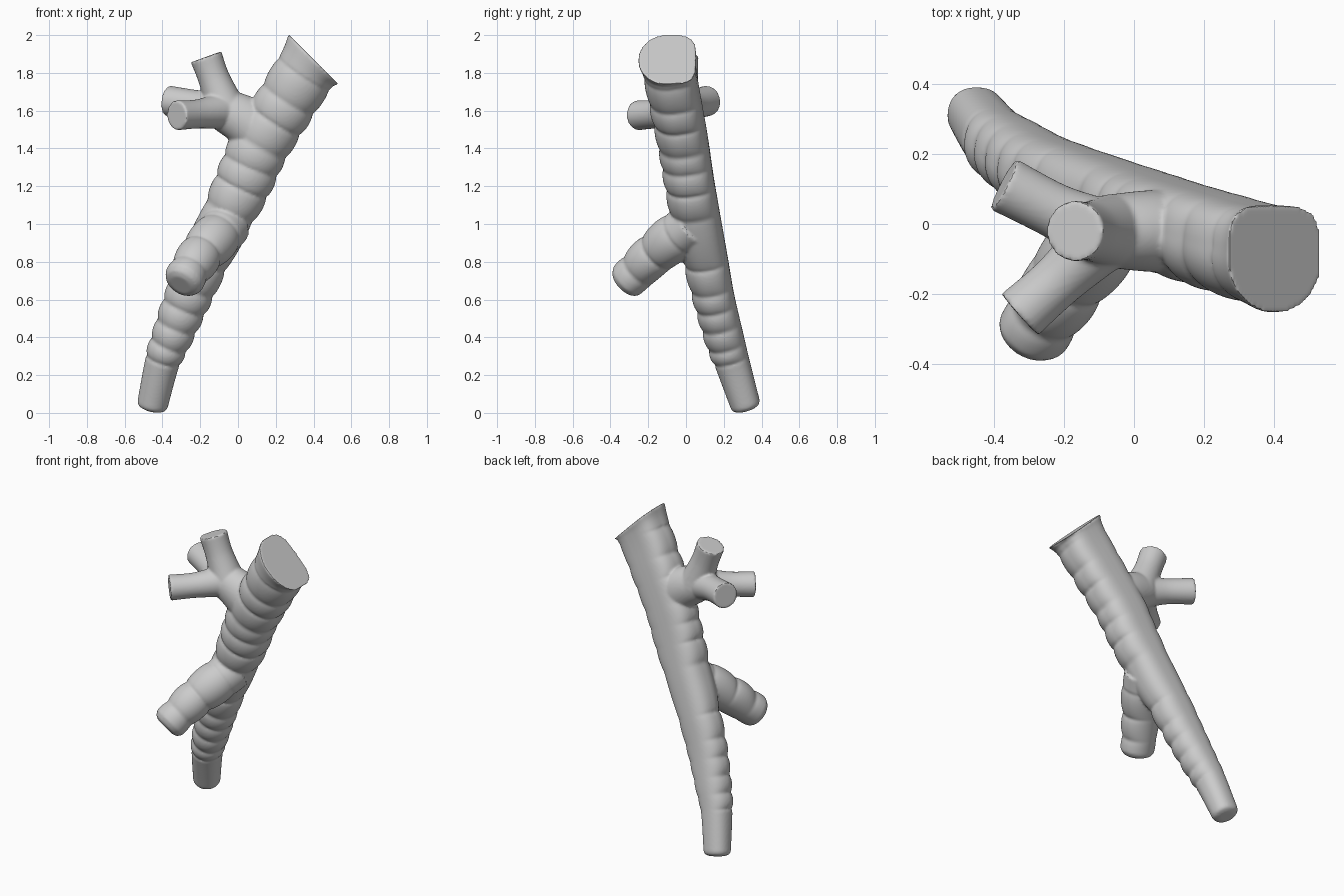
import bpy, bmesh, math
from mathutils import Vector

if "Cube" in bpy.data.objects:
    bpy.data.objects.remove(bpy.data.objects["Cube"])

N = 48  # sides of every tube


def catmull(rows, t):
    """Smooth interpolation through rows of numbers, t in 0..len-1."""
    i = min(int(t), len(rows) - 2)
    f = t - i
    a, b, c, d = (rows[max(0, min(len(rows) - 1, i + k))] for k in (-1, 0, 1, 2))
    return [0.5 * (2 * q + (r - p) * f + (2 * p - 5 * q + 4 * r - s) * f * f
                   + (3 * q - p - 3 * r + s) * f ** 3) for p, q, r, s in zip(a, b, c, d)]


def ring_bulge(z, notches):
    """0 at each notch, 1 in the middle of each cartilage ring."""
    for hi, lo in zip(notches, notches[1:]):
        if lo <= z <= hi:
            return math.sqrt(abs(math.sin(math.pi * (z - lo) / (hi - lo))))
    return 0.6


def tube(name, rows, notches=(), amp=0.0, flat=False, steps=12, round_end=0.0, start_dir=None):
    """Rows are x, y, z, half width, half depth; flat squares off the back (+y) side."""
    count = (len(rows) - 1) * steps
    pts = [catmull(rows, k / steps) for k in range(count + 1)]
    bm = bmesh.new()
    loops = []

    def loop(c, T, w, d, bulge):
        B = Vector((0, 1, 0))
        B = (B - T * B.dot(T)).normalized()
        S = T.cross(B)
        e = 0.88 - 0.17 * c.z
        vs = []
        for j in range(N):
            a = 2 * math.pi * j / N
            ca, sa = math.cos(a), math.sin(a)
            k = 1 + amp * (bulge - 0.6) * (1 - max(0, sa)) / w
            if flat and sa > 0:
                ca, sa = math.copysign(abs(ca) ** e, ca), sa ** e
            vs.append(bm.verts.new(c + S * ca * w * k + B * sa * d * k))
        loops.append(vs)

    for k, p in enumerate(pts):
        c = Vector(p[:3])
        T = Vector(pts[min(k + 1, count)][:3]) - Vector(pts[max(k - 1, 0)][:3])
        T.normalize()
        if start_dir and k < steps:
            T = T.lerp(Vector(start_dir).normalized(), 1 - k / steps).normalized()
        loop(c, T, p[3], p[4], ring_bulge(p[2], notches))
    if round_end:
        for q in (0.35, 0.7, 1.0):
            s = round_end * (1 - math.sqrt(1 - q * q))
            loop(c + T * round_end * q, T, p[3] - s, p[4] - s, 0.6)
    for A, Bq in zip(loops, loops[1:]):
        for j in range(N):
            bm.faces.new((A[j], A[(j + 1) % N], Bq[(j + 1) % N], Bq[j]))
    bm.faces.new(loops[0])
    bm.faces.new(loops[-1])
    bmesh.ops.recalc_face_normals(bm, faces=bm.faces)
    me = bpy.data.meshes.new(name)
    bm.to_mesh(me)
    bm.free()
    ob = bpy.data.objects.new(name, me)
    bpy.context.collection.objects.link(ob)
    return ob


# main airway with a flattened back and a flared top rim
main = tube("branching_airway", [
    (0.403, -0.099, 1.87, 0.190, 0.156),
    (0.370, -0.090, 1.825, 0.164, 0.143),
    (0.315, -0.075, 1.74, 0.158, 0.137),
    (0.235, -0.050, 1.61, 0.156, 0.135),
    (0.108, -0.010, 1.40, 0.153, 0.132),
    (0.020, 0.022, 1.20, 0.148, 0.130),
    (-0.078, 0.060, 1.00, 0.132, 0.127),
    (-0.180, 0.106, 0.80, 0.126, 0.117),
    (-0.270, 0.150, 0.60, 0.119, 0.108),
    (-0.350, 0.203, 0.40, 0.104, 0.102),
    (-0.400, 0.243, 0.27, 0.092, 0.093),
    (-0.451, 0.312, 0.05, 0.082, 0.080)],
    notches=(1.80, 1.66, 1.55, 1.42, 1.31, 1.20, 1.07, 0.80, 0.66, 0.56, 0.46, 0.36, 0.28),
    amp=0.018, flat=True, steps=16, round_end=0.035, start_dir=(-0.7, 0, -0.7))

# lower front branch
lower = tube("lower_branch", [
    (-0.050, 0.040, 1.00, 0.125, 0.12),
    (-0.110, -0.050, 0.935, 0.126, 0.124),
    (-0.188, -0.155, 0.85, 0.116, 0.114),
    (-0.248, -0.245, 0.765, 0.106, 0.106),
    (-0.288, -0.306, 0.703, 0.101, 0.098)],
    notches=(0.95, 0.85, 0.755, 0.66), amp=0.018, round_end=0.04)

# upper stem and its three short outlets
stem = tube("upper_stem", [
    (0.14, -0.02, 1.47, 0.14, 0.12),
    (0.03, -0.02, 1.55, 0.13, 0.115),
    (-0.06, -0.02, 1.595, 0.115, 0.105),
    (-0.12, -0.02, 1.62, 0.10, 0.095)], round_end=0.05)
outlets = [tube(n, [(*a, r + 0.02, r + 0.02), (*b, r - 0.002, r - 0.002), (*c, r, r)]) for n, a, b, c, r in (
    ("top_outlet", (-0.06, -0.02, 1.60), (-0.125, -0.02, 1.765), (-0.169, -0.02, 1.885), 0.086),
    ("front_outlet", (-0.08, -0.03, 1.60), (-0.21, -0.155, 1.583), (-0.325, -0.258, 1.575), 0.079),
    ("back_outlet", (-0.08, -0.03, 1.60), (-0.22, 0.035, 1.63), (-0.371, 0.113, 1.652), 0.081))]

# fuse all tubes into one skin with soft joints
bpy.ops.object.select_all(action='DESELECT')
for ob in [main, lower, stem] + outlets:
    ob.select_set(True)
bpy.context.view_layer.objects.active = main
bpy.ops.object.join()
m = main.modifiers.new("fuse", 'REMESH')
m.mode = 'VOXEL'
m.voxel_size = 0.008
s = main.modifiers.new("soften", 'SMOOTH')
s.factor = 0.5
s.iterations = 5
for name in ("fuse", "soften"):
    bpy.ops.object.modifier_apply(modifier=name)
bpy.ops.object.shade_smooth_by_angle(angle=math.radians(40))
